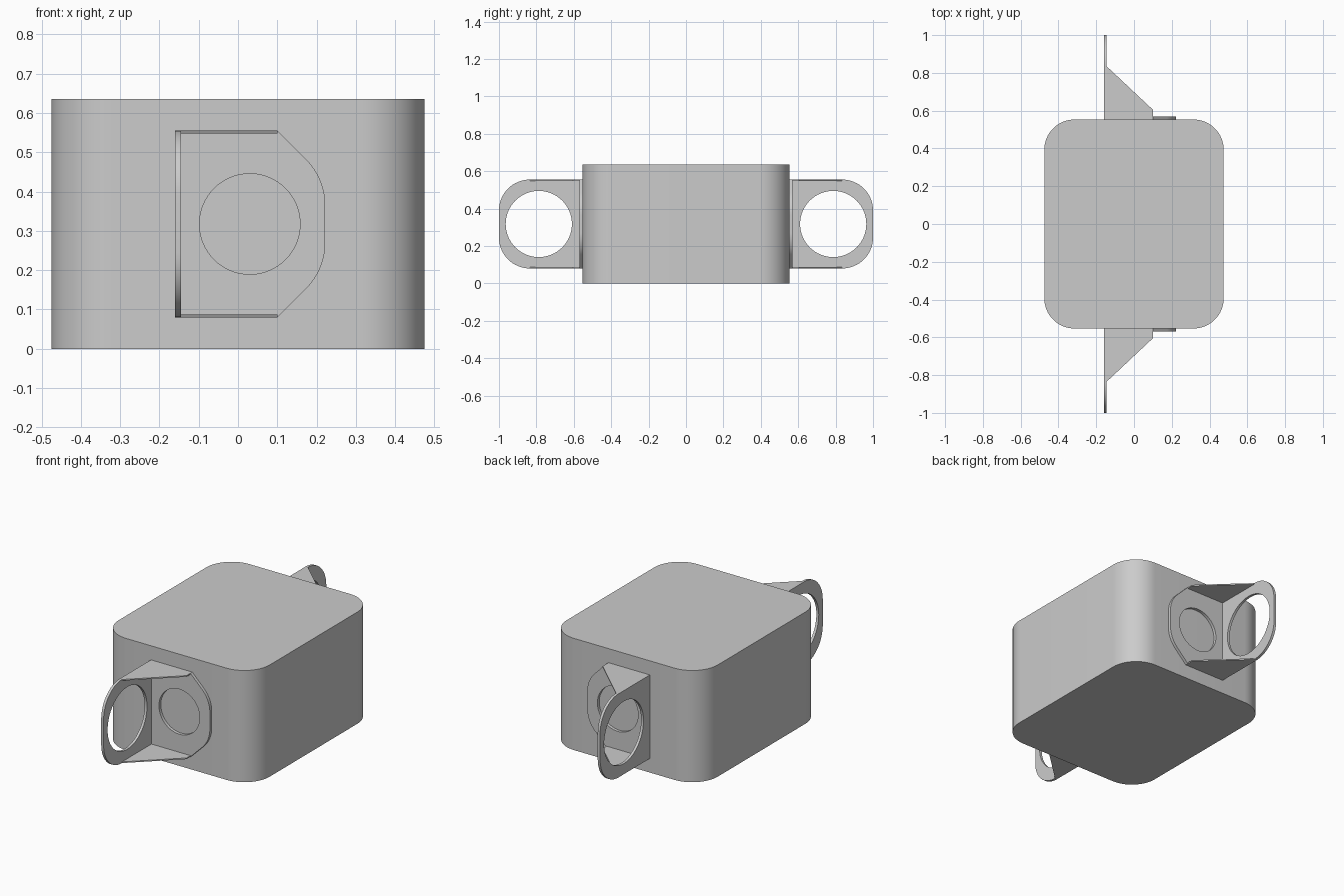
import bpy
import bmesh
from math import cos, sin, radians, tau
from mathutils import Vector

cube = bpy.data.objects.get("Cube")
if cube:
    bpy.data.objects.remove(cube, do_unlink=True)

grey = bpy.data.materials.new("Plain grey")
grey.use_nodes = True
colour = (0.6, 0.6, 0.6, 1)
grey.diffuse_color = colour
grey.node_tree.nodes["Principled BSDF"].inputs["Base Color"].default_value = colour


def arc(cu, cv, r, start, end, steps=16):
    """Points on an arc, angles in degrees."""
    angles = [radians(start + (end - start) * i / steps) for i in range(steps + 1)]
    return [(cu + r * cos(a), cv + r * sin(a)) for a in angles]


def circle(cu, cv, r, n=64):
    return [(cu + r * cos(tau * i / n), cv + r * sin(tau * i / n)) for i in range(n)]


def plate(name, loops, place, depth, mirror=True):
    """Fill an outline (with optional holes), then extrude it along depth."""
    bm = bmesh.new()
    edges = []
    for loop in loops:
        verts = [bm.verts.new(place(u, v)) for u, v in loop]
        edges += [bm.edges.new((a, b)) for a, b in zip(verts, verts[1:] + verts[:1])]
    if len(loops) == 1:
        bm.faces.new(verts)
    else:
        bmesh.ops.triangle_fill(bm, edges=edges, use_beauty=True)
    new = bmesh.ops.extrude_face_region(bm, geom=bm.faces[:], use_keep_orig=True)
    moved = [g for g in new["geom"] if isinstance(g, bmesh.types.BMVert)]
    bmesh.ops.translate(bm, verts=moved, vec=Vector(depth))
    bmesh.ops.recalc_face_normals(bm, faces=bm.faces[:])
    mesh = bpy.data.meshes.new(name)
    bm.to_mesh(mesh)
    bm.free()
    mesh.materials.append(grey)
    obj = bpy.data.objects.new(name, mesh)
    bpy.context.collection.objects.link(obj)
    bpy.ops.object.select_all(action="DESELECT")
    obj.select_set(True)
    bpy.context.view_layer.objects.active = obj
    bpy.ops.object.shade_smooth_by_angle(angle=radians(30))
    if mirror:
        mod = obj.modifiers.new("Front and back", "MIRROR")
        mod.use_axis = (False, True, False)
        mod.use_mirror_merge = False
    return obj


# Main block with rounded vertical corners
W, D, H, R = 0.475, 0.553, 0.635, 0.16
outline = []
for sx, sy, start in ((1, 1, 0), (-1, 1, 90), (-1, -1, 180), (1, -1, 270)):
    outline += arc(sx * (W - R), sy * (D - R), R, start, start + 90)
plate("body", [outline], lambda x, y: (x, y, 0), (0, 0, H), mirror=False)

# Shared bracket sizes
LOW, HIGH = 0.08, 0.555
MID = (LOW + HIGH) / 2
LEFT, INNER, RIGHT = -0.16, -0.145, 0.222
FACE = 0.57
CORNER = 0.165

# Flat mounting plate with chamfered, rounded side and a shallow round recess
rise = 0.365 - MID
cx = RIGHT - CORNER
side = [(INNER, LOW), (0.1, LOW)]
side += arc(cx, MID - rise, CORNER, -45, 0) + arc(cx, MID + rise, CORNER, 0, 45)
side += [(0.1, HIGH), (INNER, HIGH)]
plate("mounting_plate", [side, circle(0.03, MID, 0.128)],
      lambda x, z: (x, D, z), (0, FACE - D, 0))

# Projecting ring plate with rounded outer corners
cy = 1 - CORNER
ring = [(D, LOW)] + arc(cy, LOW + CORNER, CORNER, -90, 0)
ring += arc(cy, HIGH - CORNER, CORNER, 0, 90) + [(D, HIGH)]
plate("ring_plate", [ring, circle(0.787, MID, 0.177)],
      lambda y, z: (LEFT, y, z), (INNER - LEFT, 0, 0))

# Thin gussets joining the two plates at top and bottom
THIN = 0.007
gusset = [(INNER, FACE), (0.1, FACE), (0.1, 0.605), (INNER, cy)]
for name, z in (("lower_gusset", LOW), ("upper_gusset", HIGH - THIN)):
    plate(name, [gusset], lambda x, y: (x, y, z), (0, 0, THIN))
